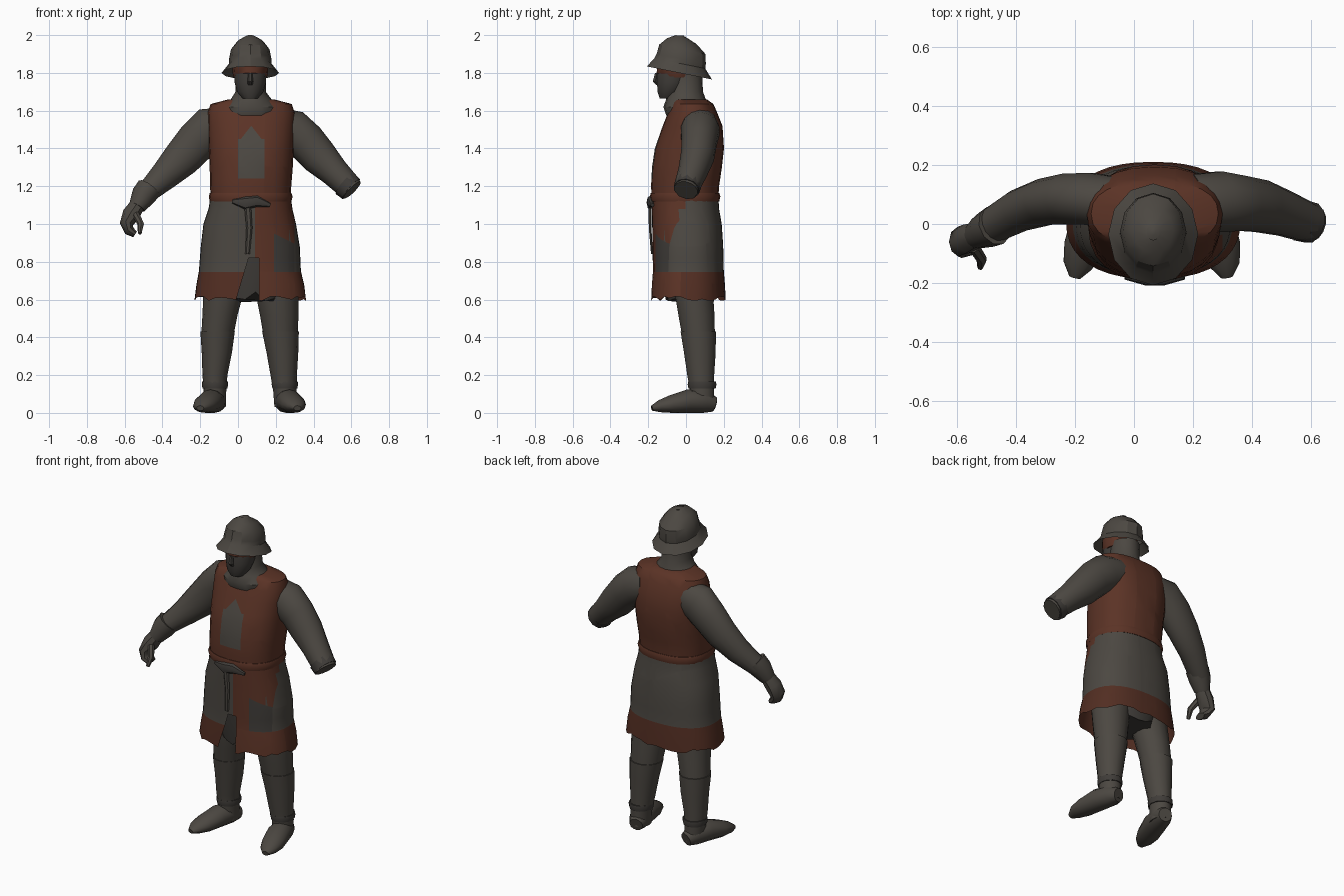
import bpy, bmesh, math, random
from mathutils import Vector

random.seed(4)


def material(name, rgb):
    m = bpy.data.materials.new(name)
    m.diffuse_color = (*rgb, 1)
    return m


GREY = material("grey cloth", (0.072, 0.064, 0.054))
BROWN = material("red brown cloth", (0.105, 0.033, 0.019))
DARK = material("dark grey", (0.050, 0.045, 0.040))
HEM = material("dark red brown", (0.085, 0.027, 0.016))
MATS = [GREY, BROWN, DARK, HEM]
G, B, D, H = range(4)


def loft(name, rings, mat=G, n=14, ref=(0, 1, 0), flat=False, caps=True, power=1.0,
         floor=None, cuts=(), rule=None, tilt=0, ragged=0, angle=40):
    """Skin elliptical rings (x, y, z, a, b); flat keeps every ring horizontal."""
    bm = bmesh.new()
    pts = [Vector(r[:3]) for r in rings]
    loops = []
    for i, r in enumerate(rings):
        d = Vector((0, 0, 1)) if flat else (pts[min(i + 1, len(pts) - 1)] - pts[max(i - 1, 0)]).normalized()
        v = Vector(ref)
        v = (v - d * v.dot(d)).normalized()
        u = v.cross(d)
        loop = []
        for k in range(n):
            t = 2 * math.pi * k / n
            c, s = math.cos(t), math.sin(t)
            c = math.copysign(abs(c) ** power, c)
            s = math.copysign(abs(s) ** power, s)
            p = pts[i] + u * (r[3] * c) + v * (r[4] * s)
            p.z -= tilt * (p.y - r[1])
            if ragged and i == 0:
                p.z += random.uniform(-ragged, ragged)
            if floor is not None:
                p.z = max(p.z, floor)
            loop.append(bm.verts.new(p))
        loops.append(loop)
    for a, b in zip(loops, loops[1:]):
        for k in range(n):
            bm.faces.new((a[k], a[(k + 1) % n], b[(k + 1) % n], b[k]))
    if caps:
        bm.faces.new(loops[0])
        bm.faces.new(loops[-1])
    bmesh.ops.recalc_face_normals(bm, faces=bm.faces[:])
    # straight cuts give painted areas clean borders
    for co, no in cuts:
        bmesh.ops.bisect_plane(bm, geom=bm.verts[:] + bm.edges[:] + bm.faces[:],
                               plane_co=co, plane_no=no, dist=1e-5)
    drop = []
    for f in bm.faces:
        m = rule(f.calc_center_median()) if rule else mat
        if m is None:
            drop.append(f)
        else:
            f.material_index = m
    if drop:
        bmesh.ops.delete(bm, geom=drop, context='FACES')
    me = bpy.data.meshes.new(name)
    bm.to_mesh(me)
    bm.free()
    for m in MATS:
        me.materials.append(m)
    ob = bpy.data.objects.new(name, me)
    bpy.context.collection.objects.link(ob)
    bpy.ops.object.select_all(action='DESELECT')
    ob.select_set(True)
    bpy.context.view_layer.objects.active = ob
    bpy.ops.object.shade_smooth_by_angle(angle=math.radians(angle))
    return ob


def xcut(x): return ((x, 0, 0), (1, 0, 0))
def zcut(z): return ((0, 0, z), (0, 0, 1))


def slant(x1, z1, x2, z2): return ((x1, 0, z1), (z2 - z1, 0, x1 - x2))


# Torso with the pale emblem on the chest
def torso_paint(c):
    if c.y < 0 and abs(c.x - 0.07) < 0.07:
        if 1.24 < c.z < 1.45:
            return G
        if 1.45 < c.z < 1.52 and abs(c.x - 0.07) < 0.055 * (1.52 - c.z) / 0.07:
            return G
    return B


loft("tabard_torso", [(.067, -.005, 1.11, .21, .175), (.067, -.005, 1.20, .215, .18),
                      (.07, .005, 1.30, .22, .185), (.07, .018, 1.40, .225, .183),
                      (.07, .035, 1.52, .23, .158), (.07, .035, 1.59, .23, .13),
                      (.07, .035, 1.635, .215, .11), (.07, .02, 1.66, .12, .09)],
     n=24, flat=True, power=.85, rule=torso_paint,
     cuts=[xcut(0), xcut(.14), zcut(1.24), zcut(1.45),
           slant(.015, 1.45, .07, 1.52), slant(.125, 1.45, .07, 1.52)])


# Skirt: grey with a brown hem, a brown front panel and an open slit
def skirt_paint(c):
    front = c.y < -0.02
    if front and c.z < .82 and -.01 < c.x < .11 and c.x > -.01 + (c.z - .60) * .3:
        return None
    if c.z < .745:
        return B if front and c.x > .11 else H
    if front and .09 < c.x < .30:
        if c.x > .19 and c.z < .95 - (c.x - .19) * .5:
            return D
        if c.x < .20 or c.z > .98 - (c.x - .19) * .5:
            return B
        return B if c.x < .27 else G
    return G


loft("skirt", [(.065, .012, .605, .295, .198), (.065, .012, .68, .285, .194),
               (.063, .012, .75, .27, .188), (.065, .01, .88, .262, .187),
               (.062, .005, 1.0, .245, .184), (.066, -.003, 1.08, .222, .178),
               (.067, -.005, 1.15, .212, .176)],
     n=40, flat=True, caps=False, power=.85, rule=skirt_paint, ragged=.014,
     cuts=[xcut(-.01), xcut(.11), xcut(.09), xcut(.19), xcut(.27), xcut(.30), zcut(.745), zcut(.82),
           slant(-.01, .60, .056, .82), slant(.19, .95, .29, .90)])
loft("under_skirt", [(.065, .02, .61, .16, .13), (.065, .02, .75, .22, .15),
                     (.065, .01, .95, .21, .15)], mat=D, flat=True, ragged=.03, n=18)

# Waist sash with its knot
loft("waist_sash", [(.067, -.005, 1.12, .216, .181), (.067, -.005, 1.145, .222, .187),
                    (.067, -.005, 1.165, .216, .181)], mat=B, n=24, flat=True, power=.85)
loft("sash_knot", [(-.03, -.178, 1.12, .01, .01), (.04, -.19, 1.11, .035, .018),
                   (.10, -.19, 1.12, .03, .018), (.17, -.178, 1.10, .01, .01)], mat=D, n=8)
loft("sash_tail", [(.05, -.19, 1.11, .018, .01), (.06, -.19, .98, .016, .008),
                   (.05, -.18, .84, .012, .006)], mat=G, n=6, flat=True)

# Collar, head and padding under the helmet
loft("collar", [(.07, -.005, 1.575, .15, .10), (.07, -.005, 1.62, .145, .115),
                (.07, .0, 1.66, .108, .105), (.067, -.005, 1.70, .08, .095),
                (.067, .0, 1.80, .08, .085)], n=16, flat=True)
loft("head", [(.065, -.10, 1.665, .04, .04), (.065, -.085, 1.70, .07, .068),
              (.065, -.07, 1.75, .083, .085), (.065, -.06, 1.82, .088, .095),
              (.065, -.04, 1.90, .08, .09)], mat=D, n=14, flat=True)
loft("nose", [(.065, -.155, 1.80, .010, .01), (.065, -.162, 1.755, .016, .016),
              (.065, -.15, 1.735, .012, .008)], mat=D, n=6, flat=True)
loft("head_padding", [(.065, -.045, 1.775, .088, .09), (.065, -.05, 1.80, .094, .108),
                      (.065, -.045, 1.85, .096, .11)], mat=B, n=14, flat=True)

# Helmet dome with a sloping brim
loft("helmet", [(.065, -.035, 1.80, .152, .172), (.065, -.033, 1.85, .112, .135),
                (.065, -.025, 1.875, .112, .130), (.065, -.02, 1.925, .102, .122),
                (.065, -.022, 1.968, .068, .078), (.065, -.028, 1.995, .022, .026)],
     n=12, flat=True, caps=False, tilt=.2, angle=30)
loft("helmet_top", [(.065, -.028, 1.993, .024, .028), (.065, -.028, 1.999, .008, .01)],
     n=12, flat=True)

# Arms: both sleeves follow the shoulder, elbow and wrist
loft("left_sleeve", [(.20, .07, 1.52, .10, .10), (.29, .075, 1.49, .115, .105),
                     (.36, .07, 1.435, .105, .095), (.43, .06, 1.355, .098, .09),
                     (.51, .035, 1.275, .078, .078), (.575, .01, 1.21, .07, .07),
                     (.605, 0, 1.18, .062, .063)])
loft("left_cuff", [(.565, .012, 1.215, .074, .072), (.60, .003, 1.185, .07, .07)], mat=D, n=10)
loft("right_sleeve", [(-.06, .07, 1.52, .10, .09), (-.15, .085, 1.50, .12, .09),
                      (-.22, .085, 1.435, .11, .088), (-.30, .075, 1.345, .10, .08),
                      (-.39, .045, 1.255, .078, .072), (-.49, -.01, 1.16, .055, .06)])
loft("right_glove_cuff", [(-.47, -.005, 1.19, .068, .068), (-.50, -.02, 1.15, .066, .062),
                          (-.535, -.04, 1.09, .045, .046)], n=10)
loft("right_hand", [(-.525, -.035, 1.11, .04, .04), (-.565, -.05, 1.05, .048, .05),
                    (-.59, -.06, 1.0, .036, .052), (-.575, -.07, .965, .028, .046),
                    (-.545, -.07, .945, .018, .036)], mat=G, n=9)
loft("right_thumb", [(-.54, -.08, 1.05, .02, .02), (-.515, -.12, 1.0, .018, .018),
                     (-.52, -.145, .95, .01, .012)], n=7)

# Legs, boot tops and boots for each side
LEGS = {
    "right": ([(-.06, .03, .85, .12, .11), (-.075, .04, .65, .108, .105),
               (-.095, .055, .52, .093, .098), (-.108, .065, .42, .086, .09)],
              [(-.108, .065, .43, .091, .096), (-.112, .073, .32, .08, .086),
               (-.122, .078, .2, .066, .073), (-.122, .085, .12, .06, .066),
               (-.12, .085, .03, .055, .066)],
              [(-.105, .15, .045, .04, .04), (-.12, .10, .06, .06, .06), (-.145, .01, .062, .068, .062),
               (-.172, -.08, .045, .066, .048), (-.19, -.14, .035, .05, .032),
               (-.20, -.18, .025, .02, .014)]),
    "left": ([(.19, .03, .85, .12, .11), (.205, .04, .65, .115, .105),
              (.218, .055, .52, .102, .098), (.225, .065, .42, .092, .09)],
             [(.225, .065, .43, .097, .096), (.235, .073, .32, .084, .086),
              (.242, .078, .2, .07, .073), (.248, .085, .12, .062, .066),
              (.248, .085, .03, .055, .066)],
             [(.238, .15, .045, .04, .04), (.25, .10, .06, .06, .06), (.272, .01, .062, .068, .062),
              (.295, -.08, .045, .066, .048), (.308, -.14, .035, .05, .032),
              (.314, -.18, .025, .02, .014)]),
}
for side, (leg, shin, foot) in LEGS.items():
    loft(side + "_leg", leg, flat=True)
    loft(side + "_boot_shaft", shin, flat=True)
    loft(side + "_boot", foot, ref=(0, 0, 1), floor=0.0, n=12)
    a = shin[3]
    loft(side + "_ankle_strap", [(a[0], a[1], .13, .066, .072), (a[0], a[1], .15, .070, .076),
                                 (a[0], a[1], .165, .068, .074)], mat=D, flat=True, n=12)
